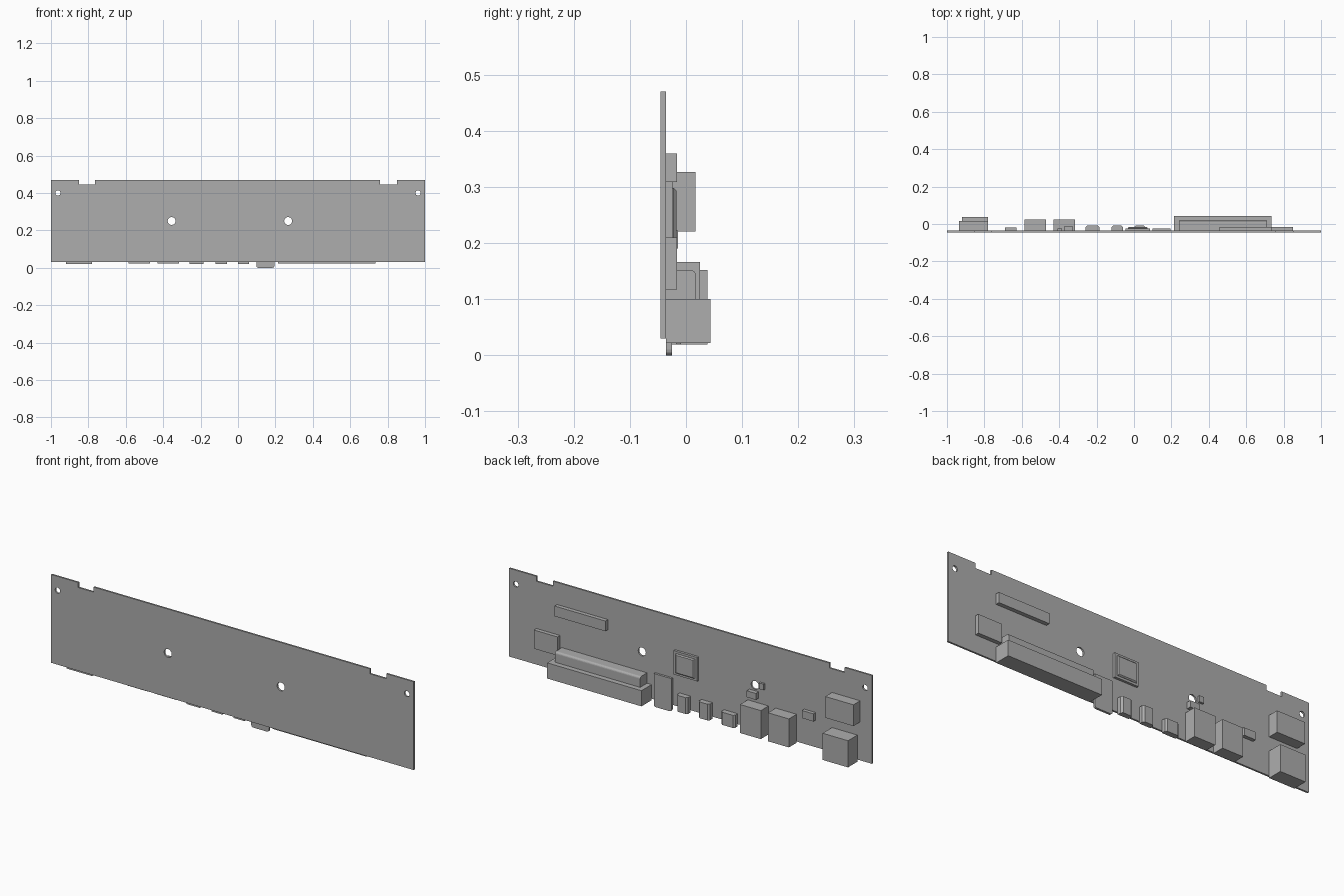
import bpy, bmesh, math

cube = bpy.data.objects.get("Cube")
if cube:
    bpy.data.objects.remove(cube, do_unlink=True)

gray = bpy.data.materials.new("plain_gray")
gray.use_nodes = True
gray.diffuse_color = (0.42, 0.42, 0.42, 1)
gray.node_tree.nodes["Principled BSDF"].inputs["Base Color"].default_value = (0.42, 0.42, 0.42, 1)

FRONT, BACK = -0.045, -0.036   # board faces


def make_object(name, bm):
    bmesh.ops.recalc_face_normals(bm, faces=bm.faces)
    mesh = bpy.data.meshes.new(name)
    bm.to_mesh(mesh)
    bm.free()
    mesh.materials.append(gray)
    obj = bpy.data.objects.new(name, mesh)
    bpy.context.collection.objects.link(obj)
    return obj


def part(name, x0, x1, z0, z1, y1, y0=BACK, bevel=0, edges=None, segments=1):
    """Box standing on the back of the board; edges() picks which edges to bevel."""
    bm = bmesh.new()
    bmesh.ops.create_cube(bm, size=1)
    for v in bm.verts:
        v.co.x = x0 if v.co.x < 0 else x1
        v.co.y = y0 if v.co.y < 0 else y1
        v.co.z = z0 if v.co.z < 0 else z1
    if bevel:
        chosen = [e for e in bm.edges if edges(e.verts[0].co, e.verts[1].co)]
        bmesh.ops.bevel(bm, geom=chosen, offset=bevel, segments=segments,
                        profile=0.5, affect='EDGES')
    return make_object(name, bm)


# Circuit board: notched outline with four drilled holes
outline = [(-1, 0.03), (1, 0.03), (1, 0.47), (0.85, 0.47), (0.85, 0.445), (0.76, 0.445),
           (0.76, 0.47), (-0.765, 0.47), (-0.765, 0.445), (-0.85, 0.445), (-0.85, 0.47), (-1, 0.47)]
holes = [(-0.355, 0.25, 0.021), (0.268, 0.25, 0.021), (-0.963, 0.4, 0.014), (0.963, 0.4, 0.014)]
loops = [outline]
for hx, hz, r in holes:
    loops.append([(hx + r * math.cos(i * math.tau / 24), hz + r * math.sin(i * math.tau / 24))
                  for i in range(24)])
bm = bmesh.new()
rims = []
for loop in loops:
    verts = [bm.verts.new((x, FRONT, z)) for x, z in loop]
    rims += [bm.edges.new((verts[i - 1], verts[i])) for i in range(len(verts))]
bmesh.ops.triangle_fill(bm, edges=rims, use_dissolve=False, use_beauty=True)
grown = bmesh.ops.extrude_face_region(bm, geom=bm.faces[:], use_keep_orig=True)
for v in grown["geom"]:
    if isinstance(v, bmesh.types.BMVert):
        v.co.y = BACK
make_object("circuit_board", bm)

# Corner sockets
part("lower_corner_socket", -0.92, -0.78, 0.019, 0.152, 0.038)
part("upper_corner_socket", -0.935, -0.78, 0.221, 0.327, 0.017)

# Twin tall ports
for i, x in enumerate((-0.585, -0.43)):
    part(f"tall_port_{i + 1}", x, x + 0.115, 0.024, 0.166, 0.025)

# Long edge connector with its rounded shroud
part("long_connector", 0.215, 0.735, 0.022, 0.1, 0.044)
part("connector_shroud", 0.24, 0.71, 0.1, 0.152, 0.018, bevel=0.01, segments=4,
     edges=lambda a, b: min(a.z, b.z) > 0.15 and min(a.y, b.y) > 0)

# Small ports with chamfered outer sides
for i, (x0, x1, top) in enumerate(((-0.26, -0.185, 0.082), (-0.12, -0.06, 0.1), (0, 0.06, 0.1))):
    part(f"small_port_{i + 1}", x0, x1, 0.019, top, -0.009, bevel=0.008,
         edges=lambda a, b: a.x == b.x and a.y == b.y and a.y > BACK + 0.01)

# Card slot overhanging the lower edge
part("card_slot", 0.098, 0.195, 0.0, 0.165, -0.025, bevel=0.01, segments=3,
     edges=lambda a, b: max(a.z, b.z) < 0.01 and a.x == b.x)

# Processor with raised lid
part("processor_base", -0.045, 0.085, 0.19, 0.309, -0.024)
part("processor_lid", -0.033, 0.073, 0.201, 0.298, -0.017, y0=-0.024, bevel=0.005,
     edges=lambda a, b: min(a.y, b.y) > -0.02)

# Flat chip and ribbon slot
part("memory_chip", 0.72, 0.85, 0.117, 0.21, -0.016)
part("ribbon_slot", 0.456, 0.736, 0.309, 0.36, -0.016)

# Tiny components
part("side_button", -0.69, -0.627, 0.165, 0.203, -0.018)
part("crystal", -0.375, -0.325, 0.19, 0.222, -0.014)
part("capacitor", -0.41, -0.385, 0.243, 0.273, -0.025)
